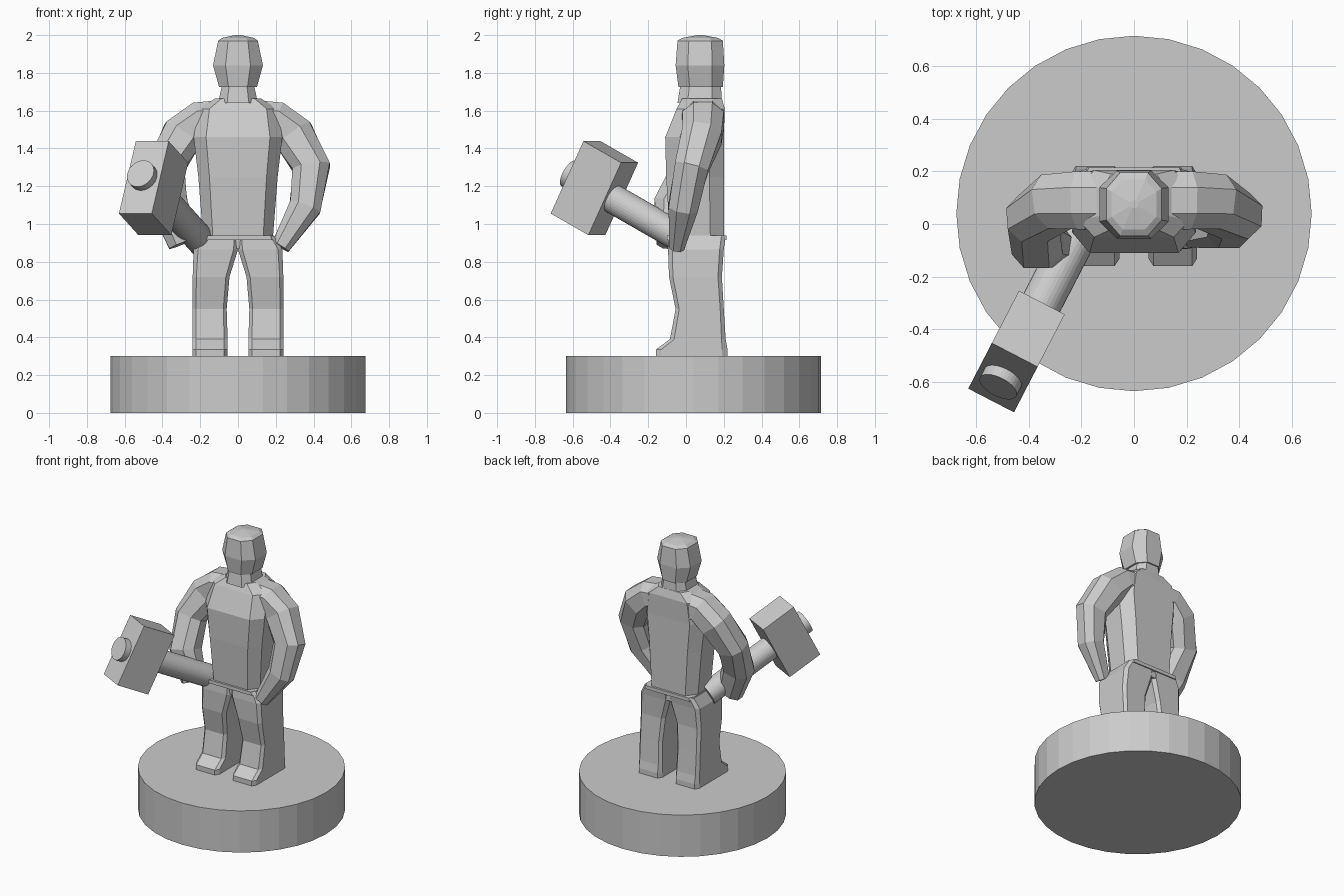
import bpy, bmesh, math
from mathutils import Vector, Matrix

if "Cube" in bpy.data.objects:
    bpy.data.objects.remove(bpy.data.objects["Cube"])

grey = bpy.data.materials.new("plain_grey")
grey.diffuse_color = (0.6, 0.6, 0.6, 1)
grey.use_nodes = True
grey.node_tree.nodes["Principled BSDF"].inputs["Base Color"].default_value = grey.diffuse_color


def finish(name, bm, mirror=False):
    bmesh.ops.recalc_face_normals(bm, faces=bm.faces)
    me = bpy.data.meshes.new(name)
    bm.to_mesh(me)
    bm.free()
    me.materials.append(grey)
    ob = bpy.data.objects.new(name, me)
    bpy.context.collection.objects.link(ob)
    if mirror:
        ob.modifiers.new("mirror", 'MIRROR').use_clip = False
    return ob


def octagon(c, a, b, fa, fb):
    """Eight-sided ring round c, with half-axes a and b; fa, fb set the flat part of each side."""
    signs = [(1, -fb), (1, fb), (fa, 1), (-fa, 1), (-1, fb), (-1, -fb), (-fa, -1), (fa, -1)]
    return [c + a * s + b * t for s, t in signs]


def loft(name, rings, mirror=False):
    bm = bmesh.new()
    vs = [[bm.verts.new(p) for p in r] for r in rings]
    n = len(vs[0])
    for r0, r1 in zip(vs, vs[1:]):
        for i in range(n):
            j = (i + 1) % n
            bm.faces.new((r0[i], r0[j], r1[j], r1[i]))
    bm.faces.new(vs[0][::-1])
    bm.faces.new(vs[-1])
    return finish(name, bm, mirror)


def level_loft(name, rows, fa, fb, mirror=False):
    """Loft of level rings; each row is z, x0, x1, y0, y1."""
    rings = []
    for z, x0, x1, y0, y1 in rows:
        c = Vector(((x0 + x1) / 2, (y0 + y1) / 2, z))
        rings.append(octagon(c, Vector(((x1 - x0) / 2, 0, 0)), Vector((0, (y1 - y0) / 2, 0)), fa, fb))
    return loft(name, rings, mirror)


def arm(name, stations, side):
    """Loft along a bent path; each station is x, y, z, half width, half depth."""
    pts = [Vector((side * s[0], s[1], s[2])) for s in stations]
    rings = []
    for i, s in enumerate(stations):
        t = (pts[min(i + 1, len(pts) - 1)] - pts[max(i - 1, 0)]).normalized()
        a = t.cross(Vector((0, 1, 0))).normalized() * side
        b = t.cross(a).normalized() * side
        if b.y < 0:
            b = -b
        rings.append(octagon(pts[i], a * s[3], b * s[4], 0.5, 0.45))
    return loft(name, rings)


# Round base
bm = bmesh.new()
bmesh.ops.create_cone(bm, cap_ends=True, segments=32, radius1=0.676, radius2=0.676, depth=0.3,
                      matrix=Matrix.Translation((0, 0.04, 0.15)))
finish("base", bm)

# Legs with feet
level_loft("legs", [
    (0.30, 0.055, 0.24, -0.16, 0.22),
    (0.335, 0.055, 0.24, -0.16, 0.22),
    (0.39, 0.055, 0.24, -0.085, 0.21),
    (0.55, 0.06, 0.24, -0.055, 0.2),
    (0.72, 0.045, 0.24, -0.09, 0.19),
    (0.865, 0.0, 0.235, -0.095, 0.2),
    (0.935, 0.0, 0.195, -0.09, 0.21)], 0.8, 0.85, mirror=True)

# Torso and belt
level_loft("torso", [
    (0.87, -0.17, 0.17, -0.08, 0.2),
    (0.93, -0.185, 0.185, -0.085, 0.2),
    (1.25, -0.21, 0.21, -0.105, 0.2),
    (1.46, -0.235, 0.235, -0.11, 0.2),
    (1.61, -0.21, 0.21, -0.05, 0.205),
    (1.665, -0.12, 0.12, -0.02, 0.19)], 0.72, 0.5)
level_loft("belt", [
    (0.915, -0.2, 0.2, -0.1, 0.215),
    (0.94, -0.19, 0.19, -0.1, 0.215)], 0.9, 0.75)

# Neck and head
level_loft("neck", [
    (1.64, -0.105, 0.105, -0.045, 0.19),
    (1.735, -0.085, 0.085, -0.03, 0.185)], 0.55, 0.55)
level_loft("head", [
    (1.725, -0.1, 0.1, -0.04, 0.195),
    (1.84, -0.132, 0.132, -0.055, 0.203),
    (1.97, -0.105, 0.105, -0.045, 0.195),
    (1.985, -0.085, 0.085, -0.02, 0.17),
    (2.0, -0.015, 0.015, 0.06, 0.09)], 0.5, 0.5)

# Arms: a relaxed left arm, and a right arm that grips the hammer
shoulder = [(0.10, 0.09, 1.555, 0.10, 0.11),
            (0.20, 0.09, 1.55, 0.10, 0.11),
            (0.295, 0.085, 1.47, 0.11, 0.105)]
arm("left_arm", shoulder + [(0.388, 0.03, 1.30, 0.10, 0.09),
                            (0.355, -0.015, 1.09, 0.085, 0.078),
                            (0.225, -0.05, 0.88, 0.05, 0.04)], 1)
arm("right_arm", shoulder + [(0.385, 0.02, 1.30, 0.10, 0.095),
                             (0.365, -0.075, 1.10, 0.10, 0.095),
                             (0.285, -0.095, 0.90, 0.085, 0.06)], -1)

# Hammer: its axes are w (across), d (along the handle) and u (along the head)
tilt = math.radians(27)
h = Vector((-0.46, -0.888, 0)).normalized()
up = Vector((0, 0, 1))
d = h * math.cos(tilt) + up * math.sin(tilt)
u = up * math.cos(tilt) - h * math.sin(tilt)
w = d.cross(u)
frame = Matrix((w, u, d)).transposed().to_4x4()
middle = Vector((-0.447, -0.485, 1.19))

bm = bmesh.new()
bmesh.ops.create_cube(bm, size=1, matrix=Matrix.Translation(middle) @ frame @ Matrix.Diagonal((0.196, 0.43, 0.252, 1)))
finish("hammer_head", bm)

bm = bmesh.new()
bmesh.ops.create_cone(bm, cap_ends=True, segments=32, radius1=0.078, radius2=0.078, depth=0.81,
                      matrix=Matrix.Translation(middle - d * 0.235) @ frame)
finish("hammer_handle", bm)
